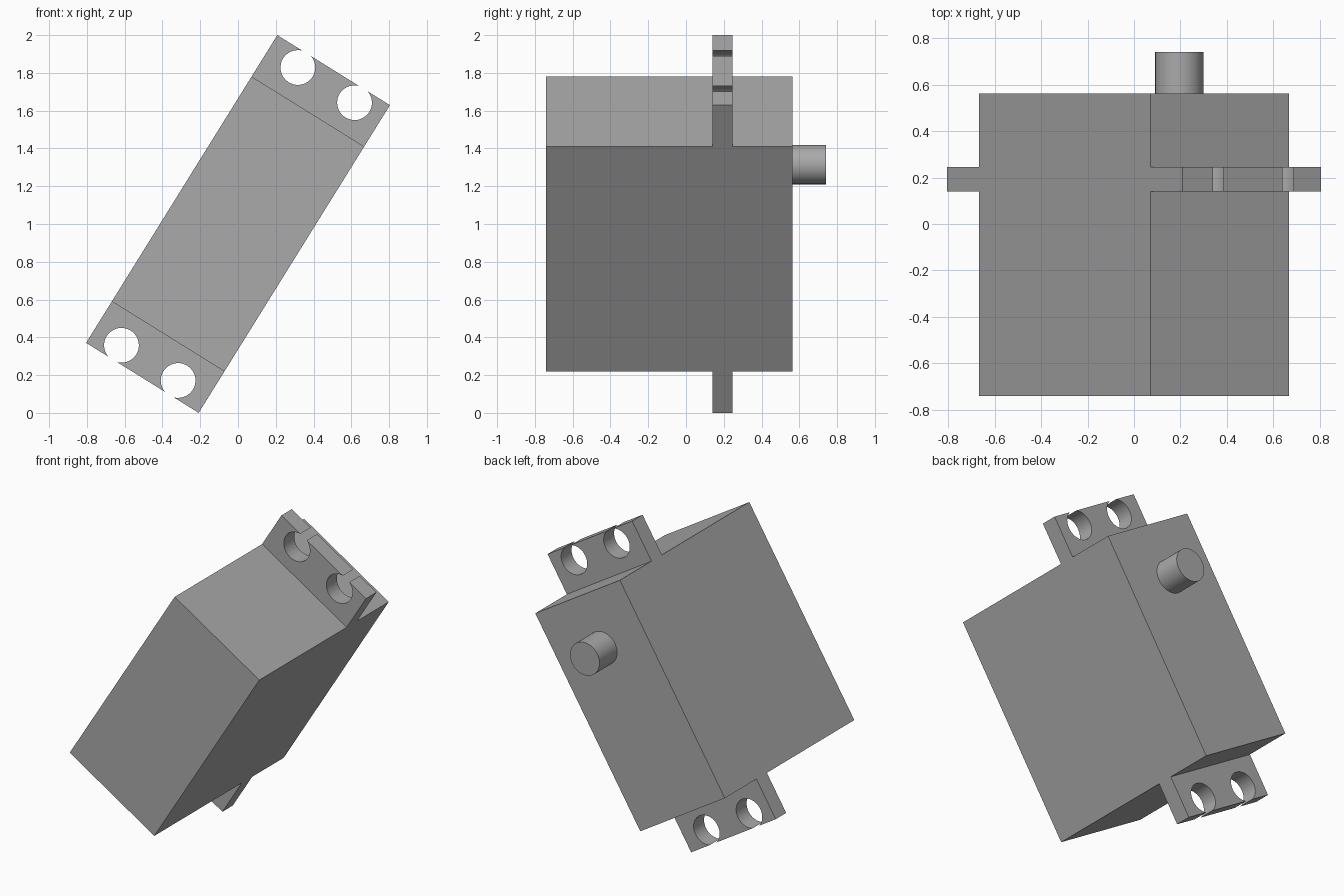
import bpy, bmesh
from math import radians, sin, cos, acos, pi
from mathutils import Matrix, Vector

if "Cube" in bpy.data.objects:
    bpy.data.objects.remove(bpy.data.objects["Cube"], do_unlink=True)

HALF_W, BODY_H, TAB_H = 0.351, 0.701, 0.959
FRONT, BACK = -0.74, 0.563
HOLE_R, HOLE_Z, HOLES = 0.092, 0.871, (0.185, -0.168)
# The whole unit leans sideways about the y axis, at mid height
LEAN = Matrix.Translation((0, 0, 1)) @ Matrix.Rotation(radians(31.86), 4, 'Y')

grey = bpy.data.materials.new("plain grey")
grey.use_nodes = True
colour = (0.40, 0.40, 0.40, 1)
grey.diffuse_color = colour
grey.node_tree.nodes["Principled BSDF"].inputs["Base Color"].default_value = colour


def extruded(name, outline, y0, y1, spin=0):
    """Extrude an x-z outline from y0 to y1, then lean it."""
    bm = bmesh.new()
    face = bm.faces.new([bm.verts.new((x, y0, z)) for x, z in outline])
    out = bmesh.ops.extrude_face_region(bm, geom=[face])
    moved = [v for v in out["geom"] if isinstance(v, bmesh.types.BMVert)]
    bmesh.ops.translate(bm, verts=moved, vec=Vector((0, y1 - y0, 0)))
    bm.transform(LEAN @ Matrix.Rotation(spin, 4, 'Y'))
    bmesh.ops.recalc_face_normals(bm, faces=bm.faces)
    mesh = bpy.data.meshes.new(name)
    bm.to_mesh(mesh)
    bm.free()
    mesh.materials.append(grey)
    obj = bpy.data.objects.new(name, mesh)
    bpy.context.collection.objects.link(obj)
    bpy.ops.object.select_all(action='DESELECT')
    obj.select_set(True)
    bpy.context.view_layer.objects.active = obj
    bpy.ops.object.shade_smooth_by_angle(angle=radians(30))
    return obj


def arc(cx, cz, r, start, sweep, steps):
    return [(cx + r * cos(start + sweep * i / steps),
             cz + r * sin(start + sweep * i / steps)) for i in range(steps + 1)]


# Main casing
extruded("casing", [(-HALF_W, -BODY_H), (HALF_W, -BODY_H),
                    (HALF_W, BODY_H), (-HALF_W, BODY_H)], FRONT, BACK)

# Mounting tabs: round holes that break through the outer edge
gap = acos((TAB_H - HOLE_Z) / HOLE_R)
tab = [(-HALF_W, BODY_H), (HALF_W, BODY_H), (HALF_W, TAB_H)]
for hx in HOLES:
    tab += arc(hx, HOLE_Z, HOLE_R, pi / 2 - gap, -(2 * pi - 2 * gap), 40)
tab.append((-HALF_W, TAB_H))
extruded("upper_mounting_tab", tab, 0.14, 0.245)
extruded("lower_mounting_tab", tab, 0.14, 0.245, pi)

# Output shaft on the back
extruded("output_shaft", arc(0, 0.37, 0.104, 0, 2 * pi, 48)[:-1], BACK, 0.74)
